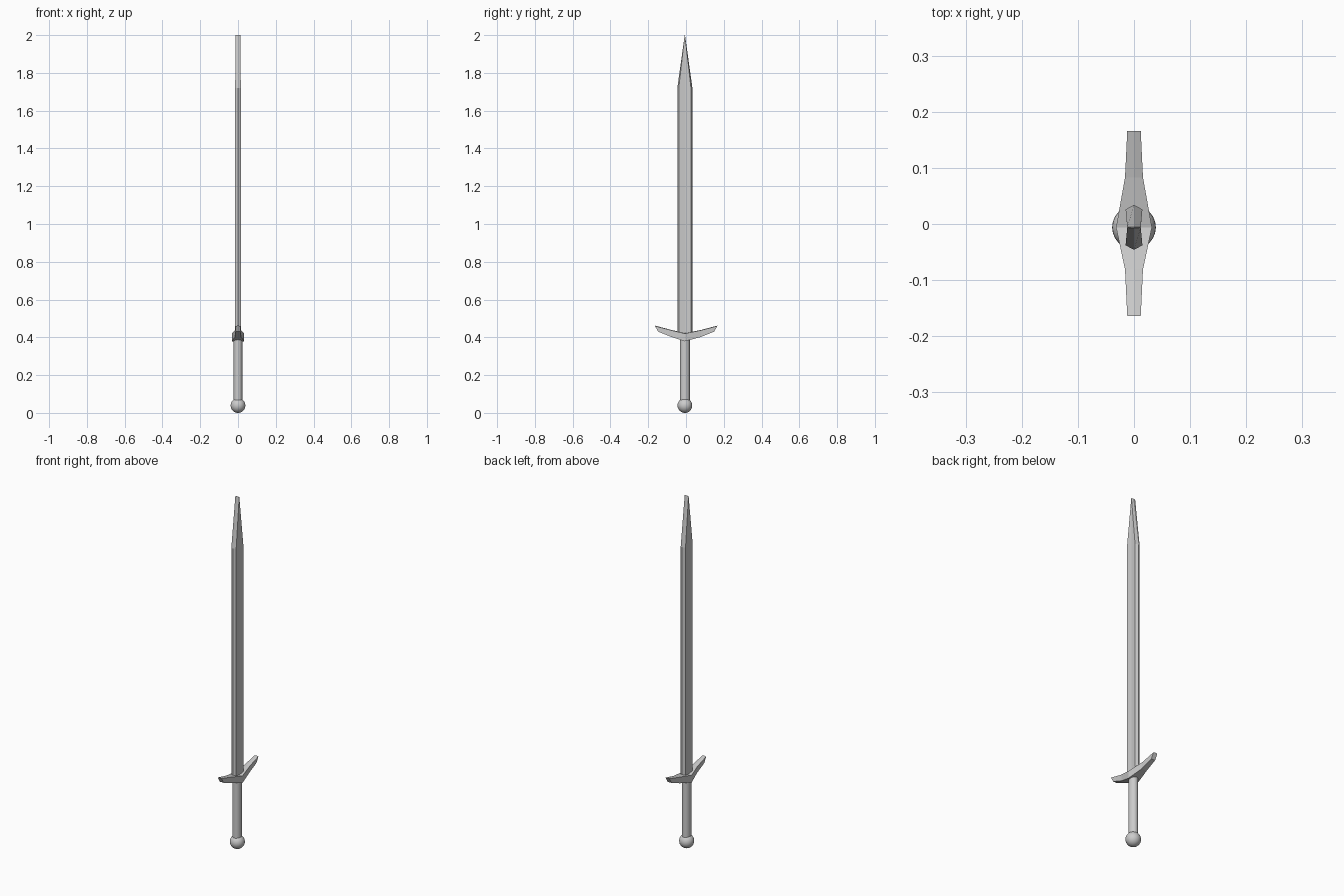
import bpy, bmesh, math

if "Cube" in bpy.data.objects:
    bpy.data.objects.remove(bpy.data.objects["Cube"])

CY = -0.006  # sword axis along y


def loft(name, rings):
    """Skin a closed solid through equal-length rings of points."""
    bm = bmesh.new()
    loops = [[bm.verts.new(p) for p in ring] for ring in rings]
    n = len(loops[0])
    for a, b in zip(loops, loops[1:]):
        for i in range(n):
            j = (i + 1) % n
            bm.faces.new((a[i], a[j], b[j], b[i]))
    bm.faces.new(loops[0][::-1])
    bm.faces.new(loops[-1])
    bmesh.ops.remove_doubles(bm, verts=bm.verts, dist=1e-5)
    bmesh.ops.recalc_face_normals(bm, faces=bm.faces)
    mesh = bpy.data.meshes.new(name)
    bm.to_mesh(mesh)
    bm.free()
    obj = bpy.data.objects.new(name, mesh)
    bpy.context.collection.objects.link(obj)
    return obj


# Blade: bevelled edges, shallow hollow along each face, chisel tip
section = [(0, 0.040), (-0.015, 0.032), (-0.012, 0), (-0.015, -0.032),
           (0, -0.040), (0.015, -0.032), (0.012, 0), (0.015, 0.032)]


def blade_ring(z, sy):
    return [(x if sy > 0.1 else max(-0.012, min(0.012, x)), CY + y * sy, z)
            for x, y in section]


loft("blade", [blade_ring(0.40, 1), blade_ring(1.72, 1), blade_ring(2.0, 0.02)])

# Crossguard: swept arms, (y, half width, bottom z, top z)
arm = [(0.165, 0.148, 0.012, 0.430, 0.462), (0.082, 0.078, 0.016, 0.402, 0.440),
       (0.0, 0.0, 0.032, 0.379, 0.422)]


def guard_ring(side, station):
    yt, yb, w, zb, zt = station
    base = CY if yt == 0 else 0.001
    t, b = base + side * yt, base + side * yb
    return [(-w, b, zb), (w, b, zb), (w, t, zt - 0.002), (0, t, zt), (-w, t, zt - 0.002)]


loft("crossguard", [guard_ring(-1, s) for s in arm] +
     [guard_ring(1, s) for s in arm[1::-1]])

# Grip: slightly oval cylinder
bpy.ops.mesh.primitive_cylinder_add(vertices=16, radius=1, depth=0.34,
                                    location=(0, CY, 0.235))
grip = bpy.context.object
grip.name = "grip"
grip.scale = (0.023, 0.026, 1)
bpy.ops.object.transform_apply(location=False, rotation=False, scale=True)
bpy.ops.object.shade_smooth_by_angle(angle=math.radians(40))

# Pommel: round ball
bpy.ops.mesh.primitive_uv_sphere_add(segments=24, ring_count=16, radius=0.039,
                                     location=(0, CY, 0.039))
pommel = bpy.context.object
pommel.name = "pommel"
bpy.ops.object.shade_smooth_by_angle(angle=math.radians(40))
